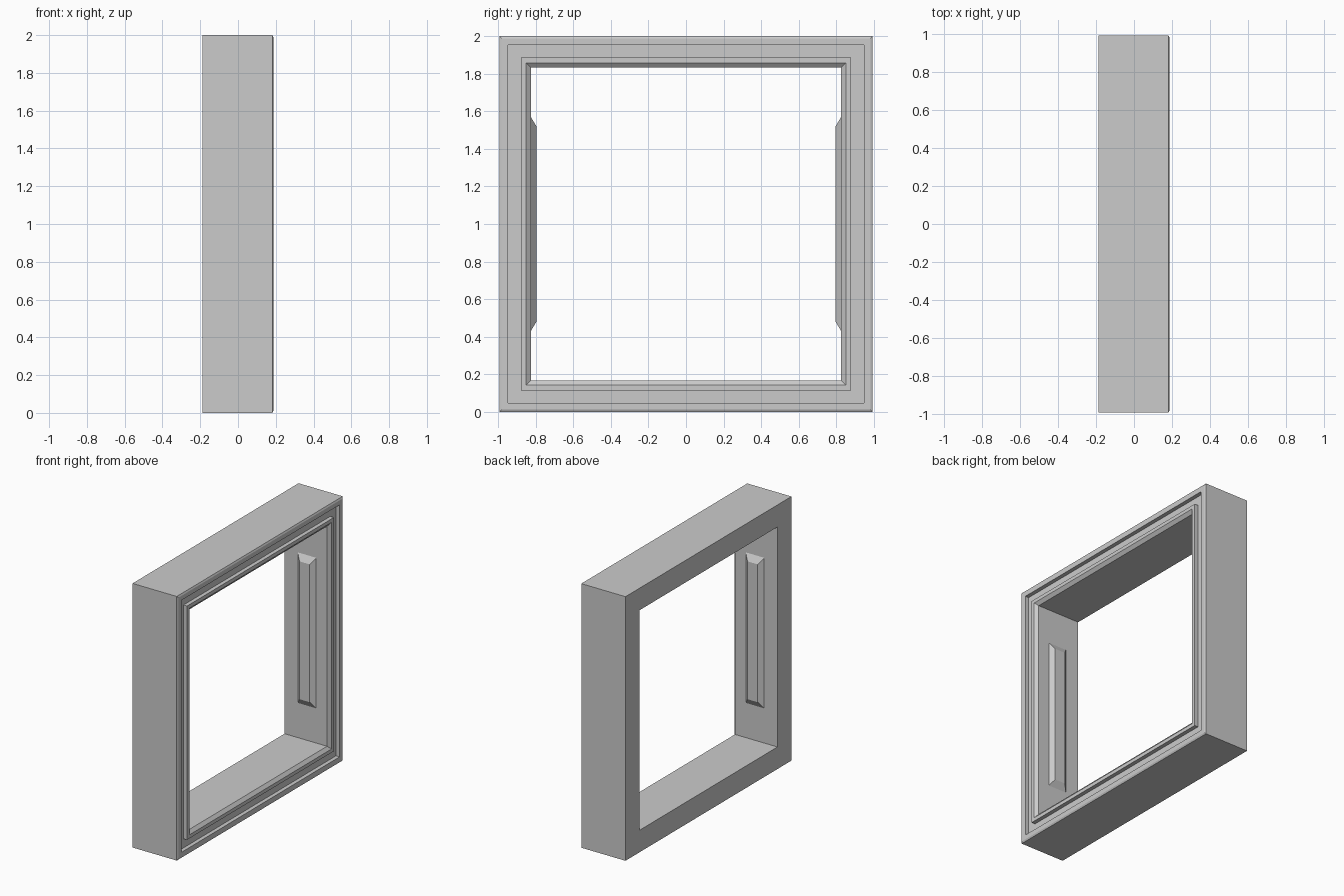
import bpy, bmesh

if "Cube" in bpy.data.objects:
    bpy.data.objects.remove(bpy.data.objects["Cube"])

HALF_Y, HALF_Z, MID = 0.993, 1.0, 1.0
BACK, FRONT = -0.188, 0.188
WALL = 0.167  # frame thickness


def make_object(name, bm):
    bmesh.ops.recalc_face_normals(bm, faces=bm.faces)
    mesh = bpy.data.meshes.new(name)
    bm.to_mesh(mesh)
    bm.free()
    obj = bpy.data.objects.new(name, mesh)
    bpy.context.collection.objects.link(obj)
    return obj


def bridge(bm, a, b):
    for i in range(len(a)):
        j = (i + 1) % len(a)
        bm.faces.new((a[i], a[j], b[j], b[i]))


# Window frame: a stepped profile (inset from the outside, x) swept round a mitred rectangle
profile = [
    (0.0, BACK), (0.0, FRONT - 0.006), (0.012, FRONT),   # outer wall and edge
    (0.046, FRONT), (0.046, FRONT - 0.03),               # recessed groove
    (0.115, FRONT - 0.03), (0.115, FRONT),
    (0.142, FRONT), (WALL, FRONT - 0.02), (WALL, BACK),  # inner lip and bevel
]
bm = bmesh.new()
rings = []
for inset, x in profile:
    y, z = HALF_Y - inset, HALF_Z - inset
    rings.append([bm.verts.new((x, sy * y, MID + sz * z))
                  for sy, sz in ((-1, -1), (1, -1), (1, 1), (-1, 1))])
for i, ring in enumerate(rings):
    bridge(bm, ring, rings[(i + 1) % len(rings)])
make_object("window_frame", bm)

# Tapered grip bars on the two inner side walls
for side, name in ((-1, "left_grip_bar"), (1, "right_grip_bar")):
    bm = bmesh.new()
    loops = []
    for y, hx, hz in ((HALF_Y - WALL, 0.077, 0.57), (0.797, 0.043, 0.522)):
        loops.append([bm.verts.new((sx * hx, side * y, MID + sz * hz))
                      for sx, sz in ((-1, -1), (1, -1), (1, 1), (-1, 1))])
    bridge(bm, *loops)
    bm.faces.new(loops[0])
    bm.faces.new(loops[1])
    make_object(name, bm)
